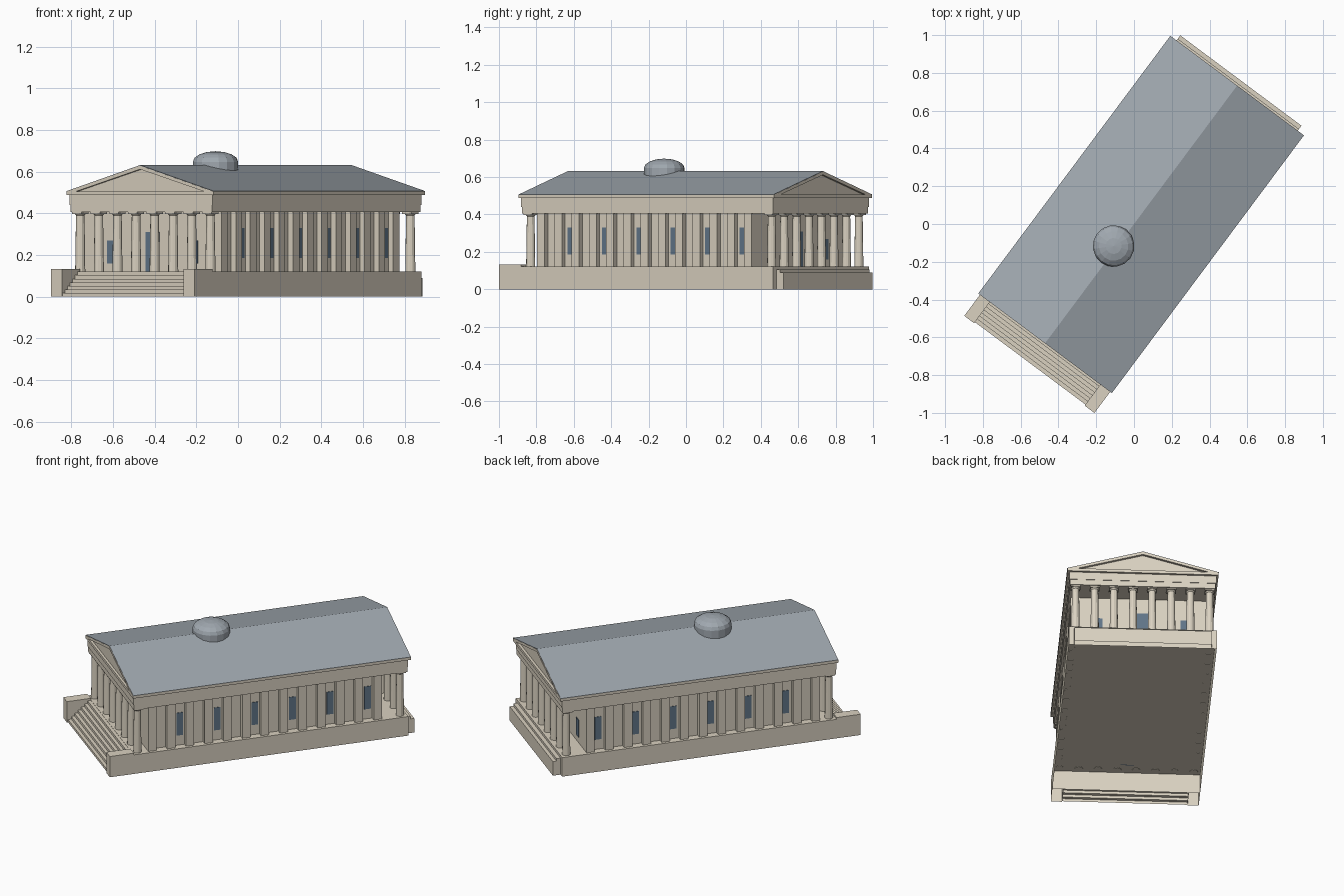
import bpy, bmesh
from math import radians
from mathutils import Matrix

if "Cube" in bpy.data.objects:
    bpy.data.objects.remove(bpy.data.objects["Cube"])

TURN = Matrix.Rotation(radians(-36.7), 4, 'Z')   # building stands turned on the plan


def mat(name, rgb):
    m = bpy.data.materials.new(name)
    m.diffuse_color = (*rgb, 1)
    m.use_nodes = True
    m.node_tree.nodes["Principled BSDF"].inputs["Base Color"].default_value = m.diffuse_color
    return m


STONE = mat("stone", (0.70, 0.64, 0.53))
SLATE = mat("slate", (0.35, 0.39, 0.43))
GLASS = mat("glass", (0.12, 0.18, 0.25))


def finish(name, bm, material, recalc=True):
    if recalc:
        bmesh.ops.recalc_face_normals(bm, faces=bm.faces)
    bm.transform(TURN)
    me = bpy.data.meshes.new(name)
    bm.to_mesh(me)
    bm.free()
    me.materials.append(material)
    ob = bpy.data.objects.new(name, me)
    bpy.context.collection.objects.link(ob)


def add_box(bm, x0, x1, y0, y1, z0, z1):
    m = Matrix.Translation(((x0 + x1) / 2, (y0 + y1) / 2, (z0 + z1) / 2))
    m = m @ Matrix.Diagonal((x1 - x0, y1 - y0, z1 - z0, 1))
    bmesh.ops.create_cube(bm, size=1, matrix=m)


def boxes(name, material, items, open_bottom=False):
    bm = bmesh.new()
    for b in items:
        add_box(bm, *b)
    if open_bottom:
        bm.normal_update()
        low = [f for f in bm.faces if f.normal.z < -0.9]
        bmesh.ops.delete(bm, geom=low, context='FACES')
    finish(name, bm, material, not open_bottom)


def prism(name, material, pts, y0, y1):
    bm = bmesh.new()
    f = bm.faces.new([bm.verts.new((x, y0, z)) for x, z in pts])
    r = bmesh.ops.extrude_face_region(bm, geom=[f])
    vs = [v for v in r["geom"] if isinstance(v, bmesh.types.BMVert)]
    bmesh.ops.translate(bm, verts=vs, vec=(0, y1 - y0, 0))
    finish(name, bm, material)


def add_cone(bm, x, y, z0, z1, r0, r1, n=12):
    bmesh.ops.create_cone(bm, cap_ends=True, segments=n, radius1=r0, radius2=r1, depth=z1 - z0,
                          matrix=Matrix.Translation((x, y, (z0 + z1) / 2)))


# Base and cheek blocks, open underneath
boxes("base", STONE, [(-0.43, 0.43, -0.78, 0.90, 0, 0.122)], True)
boxes("stair_cheeks", STONE, [(-0.43, -0.365, -0.927, -0.78, 0, 0.133),
                              (0.365, 0.43, -0.927, -0.78, 0, 0.133)], True)

# Front stair: a stepped sheet between the cheeks
N = 7
bm = bmesh.new()
path = []
for i in range(N):
    y = -0.92 + 0.14 / N * i
    path += [(y, 0.12 / N * i), (y, 0.12 / N * (i + 1))]
path.append((-0.78, 0.12))
rows = [[bm.verts.new((x, y, z)) for x in (-0.365, 0.365)] for y, z in path]
for a, b in zip(rows, rows[1:]):
    bm.faces.new((a[0], a[1], b[1], b[0]))
finish("front_steps", bm, STONE, False)

# Back steps
boxes("back_steps", STONE, [(-0.40, 0.40, 0.90, 0.947, 0, 0.09),
                            (-0.40, 0.40, 0.90, 0.925, 0.09, 0.106)], True)

# Hall with side pilasters
boxes("hall", STONE, [(-0.383, 0.383, -0.685, 0.745, 0.12, 0.41)])
pilasters, windows = [], []
for s in (-1, 1):
    x0, x1 = sorted((s * 0.375, s * 0.412))
    w0, w1 = sorted((s * 0.375, s * 0.386))
    for i in range(13):
        y = -0.66 + 0.115 * i
        pilasters.append((x0, x1, y - 0.025, y + 0.025, 0.12, 0.41))
        if i % 2:
            windows.append((w0, w1, y + 0.041, y + 0.081, 0.185, 0.33))
boxes("pilasters", STONE, pilasters)

# Windows and doors
doors = []
for y in (-0.685, 0.745):
    doors.append((-0.04, 0.04, y - 0.004, y + 0.004, 0.12, 0.31))
    for x in (-0.25, 0.25):
        windows.append((x - 0.022, x + 0.022, y - 0.004, y + 0.004, 0.16, 0.27))
boxes("windows", GLASS, windows)
boxes("doors", GLASS, doors)

# Colonnades at both ends
bm = bmesh.new()
for y in (-0.745, 0.862):
    for i in range(8):
        x = -0.39 + 0.78 / 7 * i
        add_cone(bm, x, y, 0.12, 0.392, 0.0245, 0.0205)
        add_cone(bm, x, y, 0.390, 0.399, 0.0205, 0.027)
        add_box(bm, x - 0.028, x + 0.028, y - 0.028, y + 0.028, 0.398, 0.408)
finish("columns", bm, STONE)

# Entablature
boxes("architrave", STONE, [(-0.424, 0.424, -0.777, 0.897, 0.406, 0.442)])
boxes("frieze", STONE, [(-0.428, 0.428, -0.78, 0.90, 0.440, 0.490)])
boxes("cornice", STONE, [(-0.44, 0.44, -0.788, 0.914, 0.488, 0.506)])

# Pediments, raking cornice and roof
prism("pediment", STONE, [(-0.42, 0.502), (0.42, 0.502), (0, 0.618)], -0.773, 0.898)
prism("raking_cornice", STONE, [(-0.44, 0.505), (-0.385, 0.505), (0, 0.612),
                                (0.385, 0.505), (0.44, 0.505), (0, 0.629)], -0.788, 0.914)
prism("roof", SLATE, [(-0.441, 0.505), (0, 0.629), (0.441, 0.505),
                      (0.441, 0.507), (0, 0.632), (-0.441, 0.507)], -0.787, 0.913)

# Low dome on a round drum
C = (-0.017, -0.158)
bm = bmesh.new()
add_cone(bm, *C, 0.57, 0.648, 0.11, 0.11, 16)
finish("drum", bm, SLATE)
bm = bmesh.new()
bmesh.ops.create_uvsphere(bm, u_segments=16, v_segments=8, radius=0.11,
                          matrix=Matrix.Translation((*C, 0.648))
                          @ Matrix.Diagonal((1, 1, 0.46, 1)))
bmesh.ops.delete(bm, geom=[v for v in bm.verts if v.co.z < 0.647], context='VERTS')
finish("dome", bm, SLATE)
